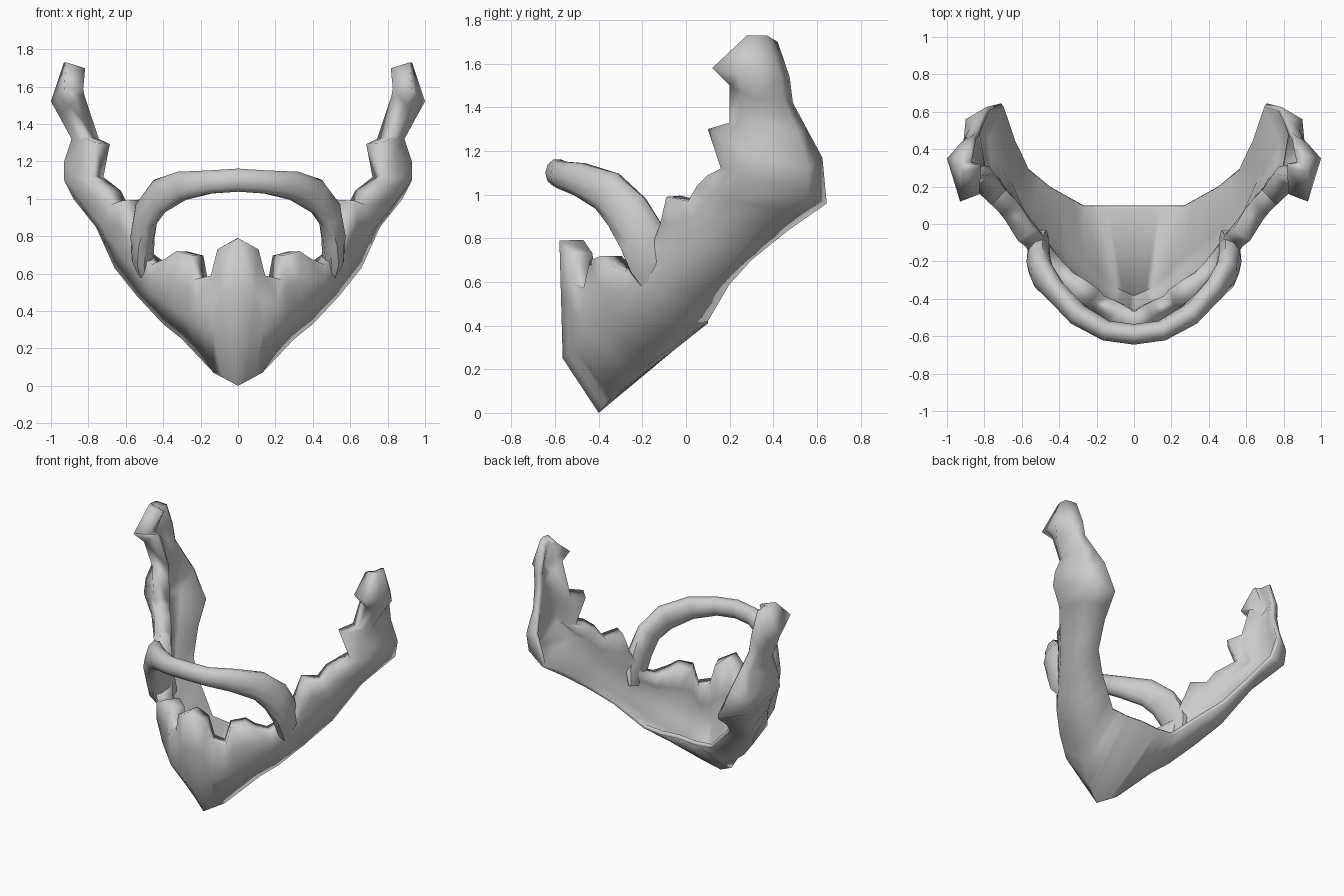
import bpy
from math import sin, cos, tau
from mathutils import Vector

if "Cube" in bpy.data.objects:
    bpy.data.objects.remove(bpy.data.objects["Cube"])

# Jagged upper / front edge of the jaw, from chin centre to the top of the side wing
TOP = [(0, -.58, .79), (.11, -.53, .73), (.145, -.51, .59), (.23, -.47, .57), (.25, -.44, .70),
       (.33, -.385, .72), (.39, -.35, .68), (.46, -.28, .65), (.54, -.18, .70), (.58, -.12, .86),
       (.62, -.09, .99), (.68, .01, .97), (.71, .05, 1.04), (.76, .10, 1.09), (.79, .16, 1.12),
       (.76, .10, 1.30), (.83, .20, 1.33), (.90, .20, 1.50), (.93, .12, 1.58), (.92, .28, 1.73)]
# Remaining lengthwise lines are keyed by station number and interpolated
FACE = {0: (0, -.565, .25), 3: (.20, -.49, .32), 5: (.34, -.39, .41), 7: (.47, -.27, .50),
        10: (.66, 0, .75), 13: (.84, .20, .98), 14: (.93, .24, 1.10), 15: (.93, .26, 1.20),
        16: (.89, .28, 1.32), 17: (.955, .31, 1.44), 18: (1.0, .35, 1.52), 19: (.93, .32, 1.73)}
JAWLINE = {0: (0, -.40, 0), 3: (.13, -.34, .07), 5: (.30, -.17, .25), 6: (.40, -.10, .33),
           8: (.54, 0, .48), 10: (.66, .15, .63), 12: (.76, .35, .85), 14: (.88, .56, 1.0),
           15: (.90, .56, 1.12), 16: (.88, .51, 1.29), 17: (.91, .45, 1.43), 18: (.93, .43, 1.55),
           19: (.92, .37, 1.73)}
RIM = {0: (0, .10, .42), 3: (.14, .10, .41), 5: (.27, .10, .42), 8: (.45, .20, .59),
       10: (.57, .30, .70), 12: (.65, .46, .83), 14: (.71, .645, .96), 15: (.79, .625, 1.17),
       16: (.82, .56, 1.29), 17: (.85, .49, 1.42), 18: (.86, .475, 1.54), 19: (.87, .42, 1.70)}


def at(keys, i):
    a = max(k for k in keys if k <= i)
    b = min(k for k in keys if k >= i)
    f = 0 if a == b else (i - a) / (b - a)
    return Vector(keys[a]).lerp(Vector(keys[b]), f)


def make(name, verts, faces, angle):
    me = bpy.data.meshes.new(name)
    me.from_pydata(verts, [], faces)
    ob = bpy.data.objects.new(name, me)
    bpy.context.collection.objects.link(ob)
    bpy.ops.object.select_all(action='DESELECT')
    ob.select_set(True)
    bpy.context.view_layer.objects.active = ob
    bpy.ops.object.shade_smooth_by_angle(angle=angle)
    return ob


def grid(cols, rows, wrap=False):
    return [(i * rows + j, i * rows + (j + 1) % rows,
             (i + 1) * rows + (j + 1) % rows, (i + 1) * rows + j)
            for i in range(cols - 1) for j in range(rows if wrap else rows - 1)]


# Jaw shell: half surface, mirrored and thickened inward
verts, rows = [], 5
for i, t in enumerate(TOP):
    t, m = Vector(t), at(FACE, i)
    verts += [t, t.lerp(m, .5), m, at(JAWLINE, i), at(RIM, i)]
jaw = make("jaw_shell", verts, grid(len(TOP), rows), 1.3)
group = jaw.vertex_groups.new(name="thickness")
for v in jaw.data.vertices:
    group.add([v.index], [1, 1, .9, .6, .25][v.index % rows], 'REPLACE')
mir = jaw.modifiers.new("mirror", 'MIRROR')
mir.use_clip = True
sol = jaw.modifiers.new("wall", 'SOLIDIFY')
sol.thickness = .11
sol.offset = -1
sol.vertex_group = "thickness"

# Arched bar in front of the opening: oval section (half depth, half height), merging into the jaw
HALF = [(0, -.59, 1.10, .055, .065), (.15, -.57, 1.09, .055, .065), (.30, -.485, 1.07, .06, .08),
        (.42, -.36, 1.015, .06, .10), (.49, -.27, .92, .065, .11), (.51, -.20, .80, .065, .115),
        (.51, -.15, .69, .06, .12), (.49, -.11, .59, .03, .09)]
path = [(-p[0],) + p[1:] for p in HALF[:0:-1]] + HALF
pts = [Vector(p[:3]) for p in path]
sides, verts = 10, []
for k, p in enumerate(pts):
    tan = (pts[min(k + 1, len(pts) - 1)] - pts[max(k - 1, 0)]).normalized()
    out = Vector((p.x, p.y + .2, 0))
    out = (out - tan * out.dot(tan)).normalized()
    up = tan.cross(out)
    a, b = path[k][3:]
    verts += [p + out * a * cos(tau * s / sides) + up * b * sin(tau * s / sides) for s in range(sides)]
faces = [f[::-1] for f in grid(len(pts), sides, True)]
faces += [tuple(range(sides))[::-1], tuple(range(len(verts) - sides, len(verts)))]
make("arched_bar", verts, faces, .9)
